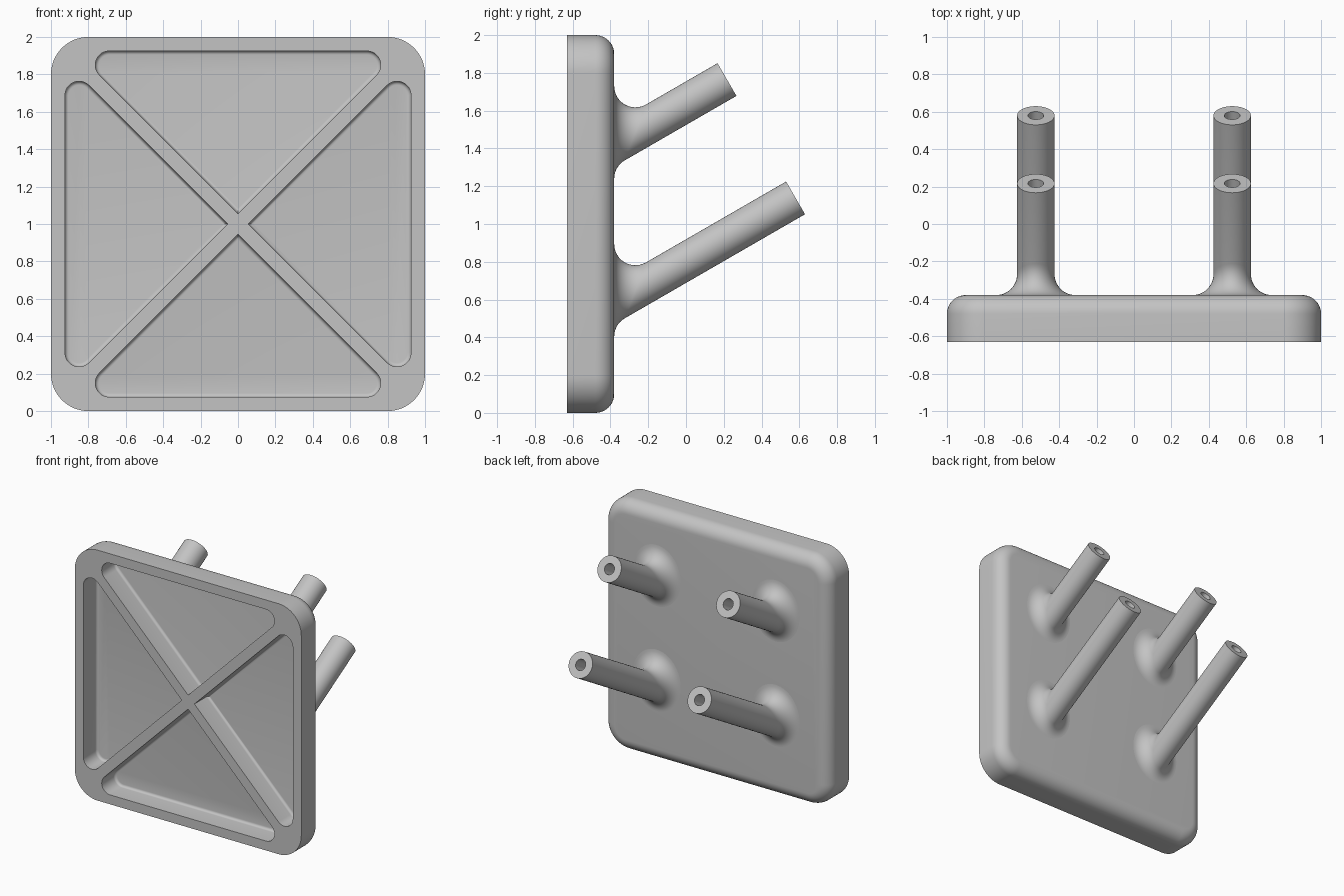
import bpy
import bmesh
from math import sin, cos, pi, radians, sqrt
from mathutils import Vector, Matrix

cube = bpy.data.objects.get("Cube")
if cube:
    bpy.data.objects.remove(cube, do_unlink=True)

FRONT, BACK = -0.63, -0.38          # plate faces along y
CORNER, EDGE = 0.2, 0.1             # plate corner radius, back edge rounding
POCKET_DEPTH, FLOOR_ROUND = 0.17, 0.02
PEG_R, FILLET, HOLE_R, HOLE_DEPTH = 0.1, 0.112, 0.042, 0.3
TILT = radians(30)

grey = bpy.data.materials.new("plain grey")
grey.use_nodes = True
grey.diffuse_color = (0.55, 0.55, 0.55, 1)
grey.node_tree.nodes["Principled BSDF"].inputs["Base Color"].default_value = grey.diffuse_color


def loft(bm, rings):
    """Skin a list of equal closed rings and cap both ends."""
    rows = [[bm.verts.new(p) for p in ring] for ring in rings]
    n = len(rows[0])
    for a, b in zip(rows, rows[1:]):
        for i in range(n):
            j = (i + 1) % n
            bm.faces.new((a[i], a[j], b[j], b[i]))
    bm.faces.new(rows[0][::-1])
    bm.faces.new(rows[-1])


def make_object(name, bm):
    bmesh.ops.recalc_face_normals(bm, faces=bm.faces)
    mesh = bpy.data.meshes.new(name)
    bm.to_mesh(mesh)
    bm.free()
    mesh.materials.append(grey)
    obj = bpy.data.objects.new(name, mesh)
    bpy.context.collection.objects.link(obj)
    return obj


def activate(obj):
    bpy.ops.object.select_all(action='DESELECT')
    obj.select_set(True)
    bpy.context.view_layer.objects.active = obj


def arc(cx, cz, r, start, end, steps):
    return [(cx + r * cos(start + (end - start) * i / steps),
             cz + r * sin(start + (end - start) * i / steps)) for i in range(steps + 1)]


def place(outline, y, turn=0.0):
    """Stand a flat outline upright at depth y, turned about the plate centre."""
    c, s = cos(turn), sin(turn)
    return [(u * c - v * s, y, 1 + u * s + v * c) for u, v in outline]


def plate_outline(inset):
    c = 1 - CORNER
    pts = []
    for k, (sx, sz) in enumerate(((1, 1), (-1, 1), (-1, -1), (1, -1))):
        pts += arc(sx * c, sz * c, CORNER - inset, k * pi / 2, (k + 1) * pi / 2, 16)
    return pts


def pocket_outline(inset):
    """Triangle with its point at the plate centre and two rounded corners."""
    side, tip, r = 0.925, 0.056, 0.075
    cx = side - tip - r * (1 + sqrt(2))
    cz = side - r
    return ([(0, tip + inset * sqrt(2))]
            + arc(cx, cz, r - inset, -pi / 4, pi / 2, 16)
            + arc(-cx, cz, r - inset, pi / 2, pi * 5 / 4, 16))


# Back plate with rounded rear edge
bm = bmesh.new()
steps = 10
rings = [place(plate_outline(0), FRONT)]
for i in range(steps + 1):
    a = i / steps * pi / 2
    rings.append(place(plate_outline(EDGE * (1 - cos(a))), BACK - EDGE + EDGE * sin(a)))
loft(bm, rings)
plate = make_object("back_plate", bm)

# Four pockets in the front, leaving a diagonal cross of ribs
bm = bmesh.new()
floor = FRONT + POCKET_DEPTH
for k in range(4):
    turn = k * pi / 2
    rings = [place(pocket_outline(0), FRONT - 0.1, turn)]
    for i in range(6):
        a = i / 5 * pi / 2
        rings.append(place(pocket_outline(FLOOR_ROUND * (1 - cos(a))),
                           floor - FLOOR_ROUND * (1 - sin(a)), turn))
    loft(bm, rings)
cutter = make_object("pocket_cutter", bm)
cutter.hide_render = True

cut = plate.modifiers.new("pockets", 'BOOLEAN')
cut.operation = 'DIFFERENCE'
cut.solver = 'EXACT'
cut.object = cutter
activate(plate)
bpy.ops.object.modifier_apply(modifier=cut.name)
bpy.data.objects.remove(cutter, do_unlink=True)
bpy.ops.object.shade_smooth_by_angle(angle=radians(30))


# Tilted hollow-ended pegs that flare smoothly into the plate
def make_peg(name, x, z, reach):
    axis = Vector((0, cos(TILT), sin(TILT)))
    side, up = Vector((1, 0, 0)), Vector((0, -sin(TILT), cos(TILT)))
    base = Vector((x, BACK, z))
    wall = Vector((0, 1, 0))
    tip = base + axis * (reach - BACK) / cos(TILT)
    count, bend = 64, 12
    columns = []
    for i in range(count):
        t = 2 * pi * i / count
        n = side * cos(t) + up * sin(t)
        # Centre of a ball touching both the plate and the peg
        s = (FILLET + (PEG_R + FILLET) * sin(TILT) * sin(t)) / cos(TILT)
        ball = base + axis * s + n * (PEG_R + FILLET)
        angle = wall.angle(n)
        col = [ball - wall * (FILLET + 0.02)]
        for j in range(bend + 1):
            f = j / bend
            d = (wall * sin((1 - f) * angle) + n * sin(f * angle)) / sin(angle)
            col.append(ball - d * FILLET)
        col += [tip + n * PEG_R, tip + n * HOLE_R, tip + n * HOLE_R - axis * HOLE_DEPTH]
        columns.append(col)
    bm = bmesh.new()
    loft(bm, list(zip(*columns)))
    peg = make_object(name, bm)
    activate(peg)
    bpy.ops.object.shade_smooth_by_angle(angle=radians(30))


for label, x in (("left", 0.525), ("right", -0.525)):
    make_peg("upper_peg_" + label, x, 1.42, 0.217)
    make_peg("lower_peg_" + label, x, 0.584, 0.58)
